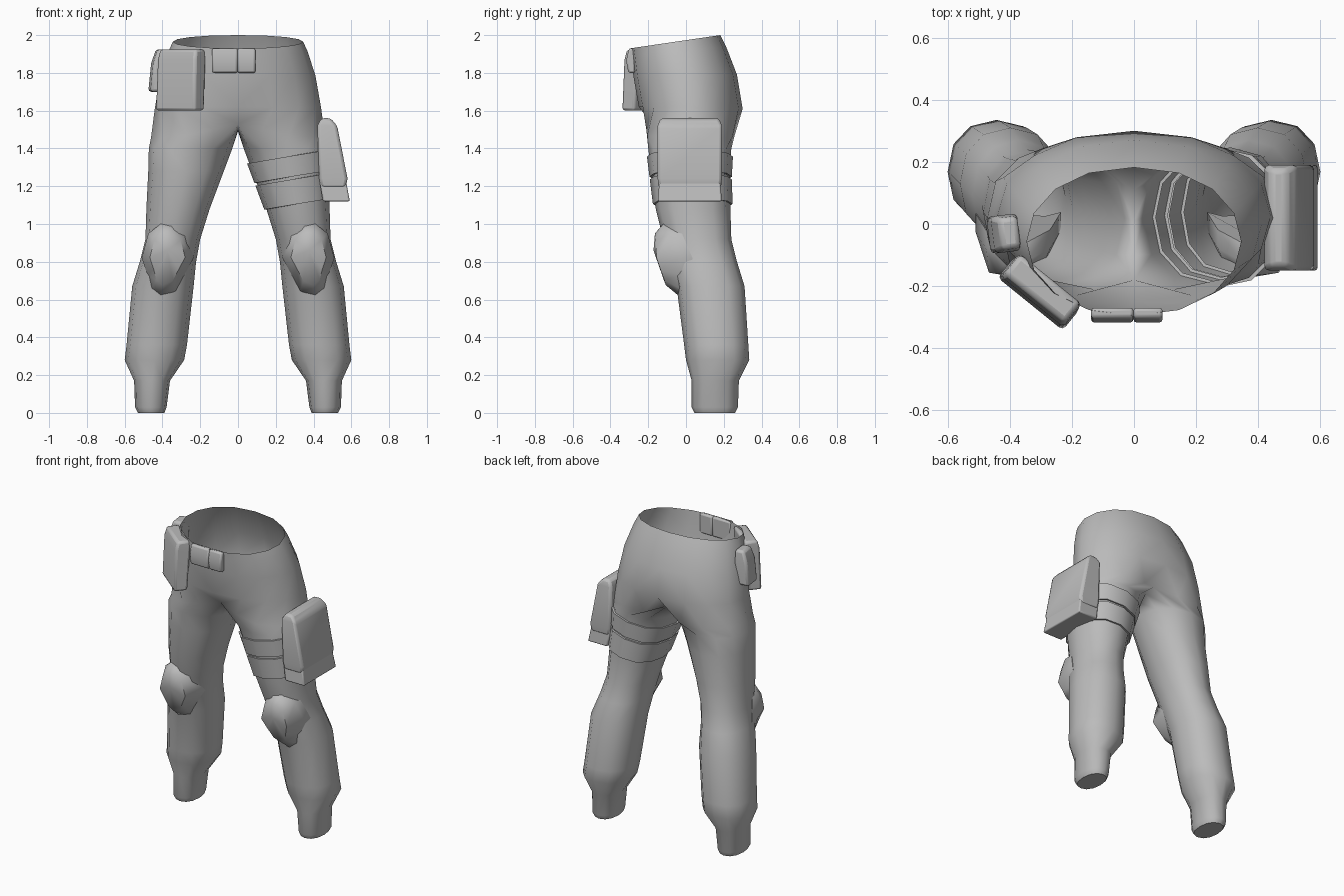
import bpy, bmesh
from math import sin, cos, radians, copysign

cube = bpy.data.objects.get("Cube")
if cube:
    bpy.data.objects.remove(cube, do_unlink=True)

GREY = (0.5, 0.5, 0.5, 1)
grey = bpy.data.materials.new("plain grey")
grey.use_nodes = True
grey.diffuse_color = GREY
grey.node_tree.nodes["Principled BSDF"].inputs["Base Color"].default_value = GREY


def finish(bm, name, angle=40, bevel=0, mirror=False):
    """Turn the bmesh into a smooth-shaded object."""
    mesh = bpy.data.meshes.new(name)
    bm.to_mesh(mesh)
    bm.free()
    mesh.materials.append(grey)
    ob = bpy.data.objects.new(name, mesh)
    bpy.context.collection.objects.link(ob)
    if mirror:
        mod = ob.modifiers.new("mirror", 'MIRROR')
        mod.merge_threshold = 0.001
    if bevel:
        mod = ob.modifiers.new("bevel", 'BEVEL')
        mod.width = bevel
        mod.segments = 2
    bpy.ops.object.select_all(action='DESELECT')
    ob.select_set(True)
    bpy.context.view_layer.objects.active = ob
    bpy.ops.object.shade_smooth_by_angle(angle=radians(angle))
    return ob


def add_row(bm, points):
    return [bm.verts.new(p) for p in points]


def bridge(bm, upper, lower, closed=True):
    """Quads between two rows that run counter-clockwise from above."""
    n = len(upper)
    for i in range(n if closed else n - 1):
        j = (i + 1) % n
        bm.faces.new((lower[i], lower[j], upper[j], upper[i]))


def power(v, p):
    return copysign(abs(v) ** p, v)


# Leg sections: height, inner x, outer x, front y, back y
LEG = [
    (1.40, 0.03, 0.472, -0.20, 0.24),
    (1.28, 0.075, 0.475, -0.185, 0.23),
    (1.08, 0.15, 0.485, -0.16, 0.235),
    (0.92, 0.20, 0.49, -0.12, 0.24),
    (0.80, 0.222, 0.52, -0.09, 0.27),
    (0.67, 0.235, 0.56, -0.05, 0.31),
    (0.36, 0.27, 0.59, -0.01, 0.33),
    (0.28, 0.285, 0.60, 0.00, 0.335),
    (0.17, 0.36, 0.55, 0.03, 0.28),
    (0.03, 0.378, 0.545, 0.03, 0.275),
    (0.00, 0.39, 0.53, 0.045, 0.26),
]


def leg_section(z):
    """Interpolated inner x, outer x, front y, back y at a height."""
    for a, b in zip(LEG, LEG[1:]):
        if b[0] <= z <= a[0]:
            t = (a[0] - z) / (a[0] - b[0])
            return [p + (q - p) * t for p, q in zip(a[1:], b[1:])]
    return LEG[0][1:]


def leg_point(z, i, grow=0.0):
    x0, x1, y0, y1 = leg_section(z)
    a = radians(-120 + 30 * i)
    return ((x0 + x1) / 2 + ((x1 - x0) / 2 + grow) * power(cos(a), 0.9),
            (y0 + y1) / 2 + ((y1 - y0) / 2 + grow) * power(sin(a), 0.9), z)


# Trousers: half pelvis, splitting at the crotch into a leg, then mirrored
def pelvis_row(z_front, z_back, rx, y0, y1):
    row = []
    for i in range(9):
        a = radians(-90 + 22.5 * i)
        t = (sin(a) + 1) / 2
        x = 0 if i in (0, 8) else rx * cos(a) ** 0.9
        row.append((x, y0 + (y1 - y0) * t, z_front + (z_back - z_front) * t))
    return row


bm = bmesh.new()
rows = [add_row(bm, pelvis_row(*p)) for p in (
    (1.93, 2.0, 0.345, -0.295, 0.182),
    (1.89, 1.94, 0.368, -0.29, 0.212),
    (1.78, 1.79, 0.41, -0.278, 0.27),
    (1.62, 1.61, 0.44, -0.25, 0.30))]
crotch = add_row(bm, (
    (0, -0.18, 1.53), (0.13, -0.21, 1.5), (0.27, -0.205, 1.47),
    (0.40, -0.13, 1.46), (0.46, 0.01, 1.46), (0.42, 0.15, 1.46),
    (0.29, 0.245, 1.46), (0.13, 0.255, 1.46), (0, 0.18, 1.51)))
rows.append(crotch)
for upper, lower in zip(rows, rows[1:]):
    bridge(bm, upper, lower, closed=False)
inner = add_row(bm, ((0, 0.11, 1.495), (0, 0.01, 1.49), (0, -0.1, 1.5)))
upper = crotch + inner
for section in LEG:
    lower = add_row(bm, [leg_point(section[0], i) for i in range(12)])
    bridge(bm, upper, lower)
    upper = lower
bm.faces.new(upper[::-1])
finish(bm, "trousers", angle=50, mirror=True)


# Thigh straps: tilted bands that follow the left leg
def strap(name, z_top, z_bottom):
    bm = bmesh.new()
    rows = []
    for z, grow in ((z_top, -0.01), (z_top, 0.012), (z_bottom, 0.012), (z_bottom, -0.01)):
        points = []
        for i in range(12):
            x = leg_point(z, i)[0]
            points.append(leg_point(z + 0.17 * (x - 0.28), i, grow))
        rows.append(add_row(bm, points))
    for upper, lower in zip(rows, rows[1:]):
        bridge(bm, upper, lower)
    finish(bm, name)


strap("upper_thigh_strap", 1.36, 1.25)
strap("lower_thigh_strap", 1.235, 1.10)


# Pouches: stacked rectangles of height, inner depth, outer depth, half width
def pouch(name, origin, angle, sections, bevel=0.015):
    c, s = cos(radians(angle)), sin(radians(angle))
    bm = bmesh.new()
    rows = []
    for z, d0, d1, w in sections:
        corners = ((d0, -w), (d1, -w), (d1, w), (d0, w))
        rows.append(add_row(bm, [(origin[0] + c * d - s * t,
                                  origin[1] + s * d + c * t, z) for d, t in corners]))
    for upper, lower in zip(rows, rows[1:]):
        bridge(bm, upper, lower)
    bm.faces.new(rows[0])
    bm.faces.new(rows[-1][::-1])
    finish(bm, name, bevel=bevel)


pouch("thigh_pouch", (0, 0.02), 0, (
    (1.56, 0.44, 0.49, 0.155), (1.52, 0.42, 0.525, 0.17),
    (1.24, 0.43, 0.58, 0.17), (1.19, 0.44, 0.57, 0.165)))
pouch("thigh_pouch_base", (0, 0.02), 0, (
    (1.24, 0.43, 0.57, 0.16), (1.12, 0.45, 0.592, 0.17)), bevel=0.008)
pouch("front_hip_pouch", (-0.30, -0.215), 231, (
    (1.925, -0.05, 0.03, 0.125), (1.87, -0.05, 0.045, 0.13),
    (1.6, -0.03, 0.055, 0.135)))
pouch("side_hip_pouch", (-0.41, -0.03), 187, (
    (1.925, -0.04, 0.02, 0.05), (1.85, -0.04, 0.045, 0.06),
    (1.7, -0.03, 0.06, 0.06)))

# Belt buckle: two blocks pinched where they meet
for name, x, w in (("buckle_right_half", -0.07, 0.068), ("buckle_left_half", 0.045, 0.047)):
    pouch(name, (x, -0.28), 270, (
        (1.93, -0.01, 0.022, w), (1.865, -0.01, 0.037, w),
        (1.8, -0.01, 0.025, w)), bevel=0.01)

# Knee pads: domed shields, mirrored
OUTLINE = ((0.35, 1.0), (0.27, 0.95), (0.235, 0.82), (0.285, 0.73), (0.33, 0.645),
           (0.41, 0.61), (0.46, 0.65), (0.48, 0.73), (0.51, 0.82), (0.475, 0.95), (0.41, 1.0))
MID_X, MID_Z = 0.375, 0.83


def edge_y(x, z):
    return -0.03 - 0.24 * (z - 0.61) + 3 * (x - MID_X) ** 2


def dome_y(x, z):
    return -0.165 + max(0, 0.82 - z) * 0.4 + (x - MID_X) ** 2


bm = bmesh.new()
back = add_row(bm, [(x, edge_y(x, z) + 0.06, z) for x, z in OUTLINE])
edge = add_row(bm, [(x, edge_y(x, z), z) for x, z in OUTLINE])
small = [(MID_X + (x - MID_X) * 0.68, MID_Z + (z - MID_Z) * 0.7) for x, z in OUTLINE]
dome = add_row(bm, [(x, dome_y(x, z), z) for x, z in small])
tip = bm.verts.new((MID_X, -0.172, MID_Z + 0.03))
bridge(bm, back, edge)
bridge(bm, edge, dome)
for i, v in enumerate(dome):
    bm.faces.new((v, dome[(i + 1) % len(dome)], tip))
bm.faces.new(back)
bmesh.ops.recalc_face_normals(bm, faces=bm.faces)
finish(bm, "knee_pads", angle=50, mirror=True)
